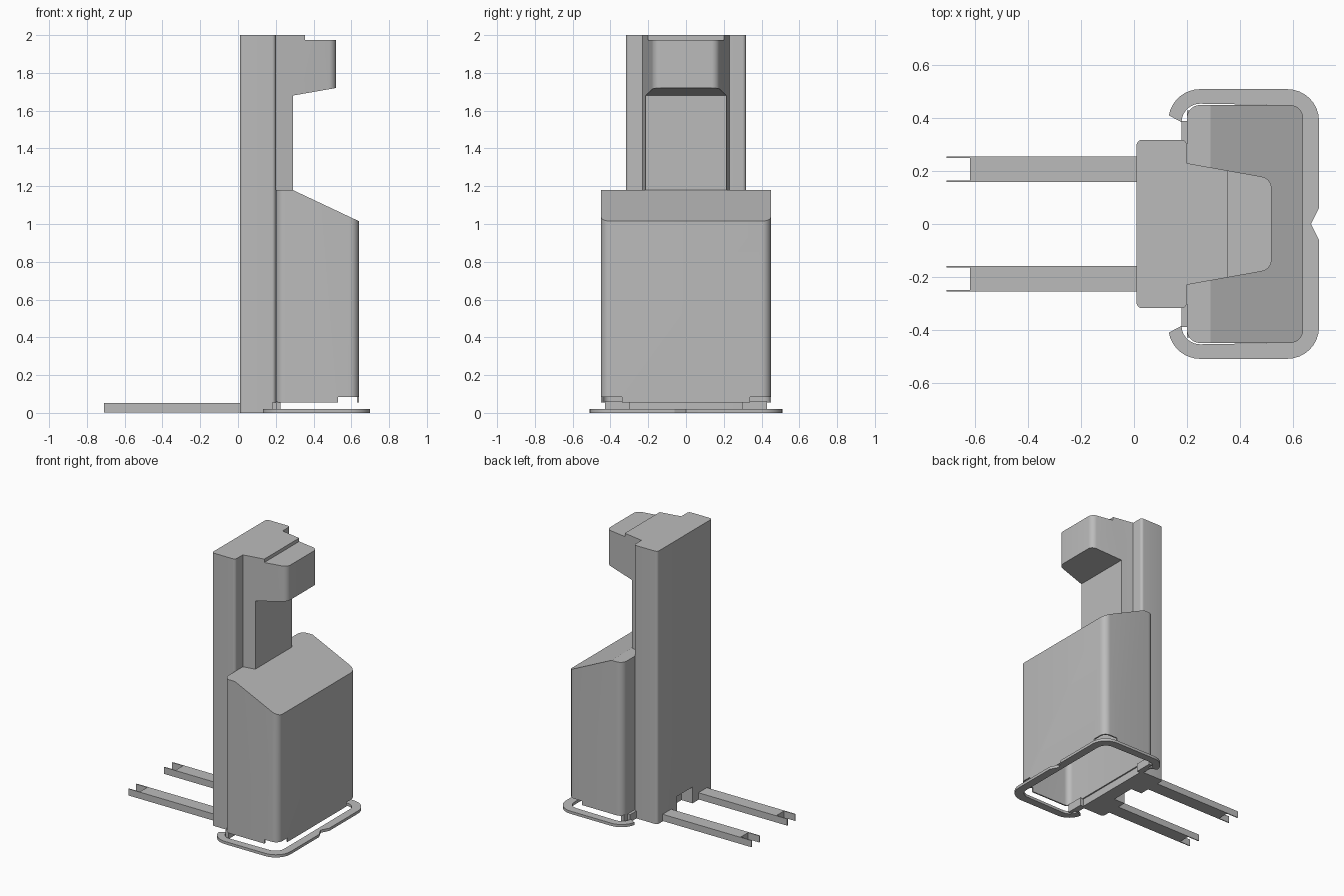
import bpy, bmesh, math
from mathutils import Vector

cube = bpy.data.objects.get("Cube")
if cube:
    bpy.data.objects.remove(cube, do_unlink=True)

grey = bpy.data.materials.new("plain_grey")
grey.use_nodes = True
COLOUR = (0.5, 0.5, 0.5, 1)
grey.diffuse_color = COLOUR
grey.node_tree.nodes["Principled BSDF"].inputs["Base Color"].default_value = COLOUR


def prism(name, points, lo, hi, axis="z"):
    """Extrude a plan outline (x, y) along z, or a side outline (x, z) along y."""
    bm = bmesh.new()
    place = (lambda p: (p[0], p[1], lo)) if axis == "z" else (lambda p: (p[0], lo, p[1]))
    face = bm.faces.new([bm.verts.new(place(p)) for p in points])
    ext = bmesh.ops.extrude_face_region(bm, geom=[face])
    move = Vector((0, 0, hi - lo)) if axis == "z" else Vector((0, hi - lo, 0))
    bmesh.ops.translate(bm, vec=move,
                        verts=[g for g in ext["geom"] if isinstance(g, bmesh.types.BMVert)])
    bmesh.ops.recalc_face_normals(bm, faces=bm.faces)
    mesh = bpy.data.meshes.new(name)
    bm.to_mesh(mesh)
    bm.free()
    mesh.materials.append(grey)
    obj = bpy.data.objects.new(name, mesh)
    bpy.context.collection.objects.link(obj)
    return obj


def box(name, x0, x1, y0, y1, z0, z1):
    return prism(name, [(x0, y0), (x1, y0), (x1, y1), (x0, y1)], z0, z1)


def activate(obj):
    bpy.ops.object.select_all(action="DESELECT")
    obj.select_set(True)
    bpy.context.view_layer.objects.active = obj


def combine(obj, other, operation):
    mod = obj.modifiers.new("cut", "BOOLEAN")
    mod.operation, mod.object, mod.solver = operation, other, "EXACT"
    activate(obj)
    bpy.ops.object.modifier_apply(modifier=mod.name)
    bpy.data.objects.remove(other, do_unlink=True)


def smooth(obj):
    activate(obj)
    bpy.ops.object.shade_smooth_by_angle(angle=math.radians(25))


def arc(cx, cy, r, start, end, steps=8):
    angles = [math.radians(start + (end - start) * i / steps) for i in range(steps + 1)]
    return [(cx + r * math.cos(a), cy + r * math.sin(a)) for a in angles]


def rounded(x0, x1, y, r):
    return (arc(x1 - r, y - r, r, 90, 0) + arc(x1 - r, r - y, r, 0, -90)
            + arc(x0 + r, r - y, r, -90, -180) + arc(x0 + r, y - r, r, 180, 90))


def mirrored(half):
    """Complete an outline that is symmetric about y = 0."""
    return half + [(x, -y) for x, y in reversed(half)]


# Tall mast with a recess at its foot between the forks
mast = prism("mast", rounded(0.01, 0.2, 0.318, 0.02), 0, 2)
combine(mast, box("foot_recess", 0, 0.1, -0.09, 0.09, -0.1, 0.12), "DIFFERENCE")
smooth(mast)

# Tapered column with an overhanging head
head_plan = mirrored([(0.18, 0.234), (0.2, 0.23)] + arc(0.475, 0.135, 0.045, 80, 0))
head = prism("head_and_column", head_plan, 1, 2.1)
head_side = [(0.1, 1.1), (0.29, 1.1), (0.29, 1.68), (0.6, 1.734),
             (0.6, 1.975), (0.355, 1.975), (0.355, 2), (0.1, 2)]
combine(head, prism("head_side", head_side, -1, 1, "y"), "INTERSECT")
smooth(head)


# Hollow cabinet with a sloping lid, open underneath
def cabinet_solid(name, inset, base):
    obj = prism(name, rounded(0.2 + inset, 0.64 - inset, 0.45 - inset, 0.05 - inset), -0.1, 1.5)
    side = [(0, base), (1, base), (1, 0.845 - inset), (0.29, 1.18 - inset), (0, 1.18 - inset)]
    combine(obj, prism(name + "_side", side, -1, 1, "y"), "INTERSECT")
    return obj


cabinet = cabinet_solid("cabinet", 0, 0.055)
combine(cabinet, cabinet_solid("cabinet_hollow", 0.01, 0), "DIFFERENCE")
for s in (-1, 1):
    y0, y1 = sorted((s * 0.34, s * 0.6))
    combine(cabinet, box("corner_notch", 0.53, 0.8, y0, y1, 0, 0.085), "DIFFERENCE")
smooth(cabinet)

# Flat bumper hoop around the cabinet, dented in the middle
outer = [(0.67, 0), (0.68, 0.02), (0.7, 0.06)] + arc(0.58, 0.39, 0.12, 0, 90) + arc(0.25, 0.39, 0.12, 90, 170)
inner = arc(0.25, 0.385, 0.07, 180, 90) + arc(0.57, 0.38, 0.07, 90, 0) + [(0.64, 0)]
hoop = outer + inner
for s, label in ((1, "left"), (-1, "right")):
    smooth(prism("bumper_" + label, [(x, s * y) for x, y in hoop], 0, 0.02))

    # Bracket that ties the bumper to the mast
    y0, y1 = sorted((s * 0.3, s * 0.39))
    box("bumper_bracket_" + label, 0.18, 0.2, y0, y1, 0, 0.055)
    y0, y1 = sorted((s * 0.3, s * 0.43))
    box("cabinet_foot_" + label, 0.2, 0.225, y0, y1, 0, 0.06)

    # Fork with an open slot at its tip
    fork = [(0.02, 0.158), (0.02, 0.256), (-0.71, 0.256), (-0.71, 0.249),
            (-0.62, 0.249), (-0.62, 0.165), (-0.71, 0.165), (-0.71, 0.158)]
    prism("fork_" + label, [(x, s * y) for x, y in fork], 0.003, 0.052)
